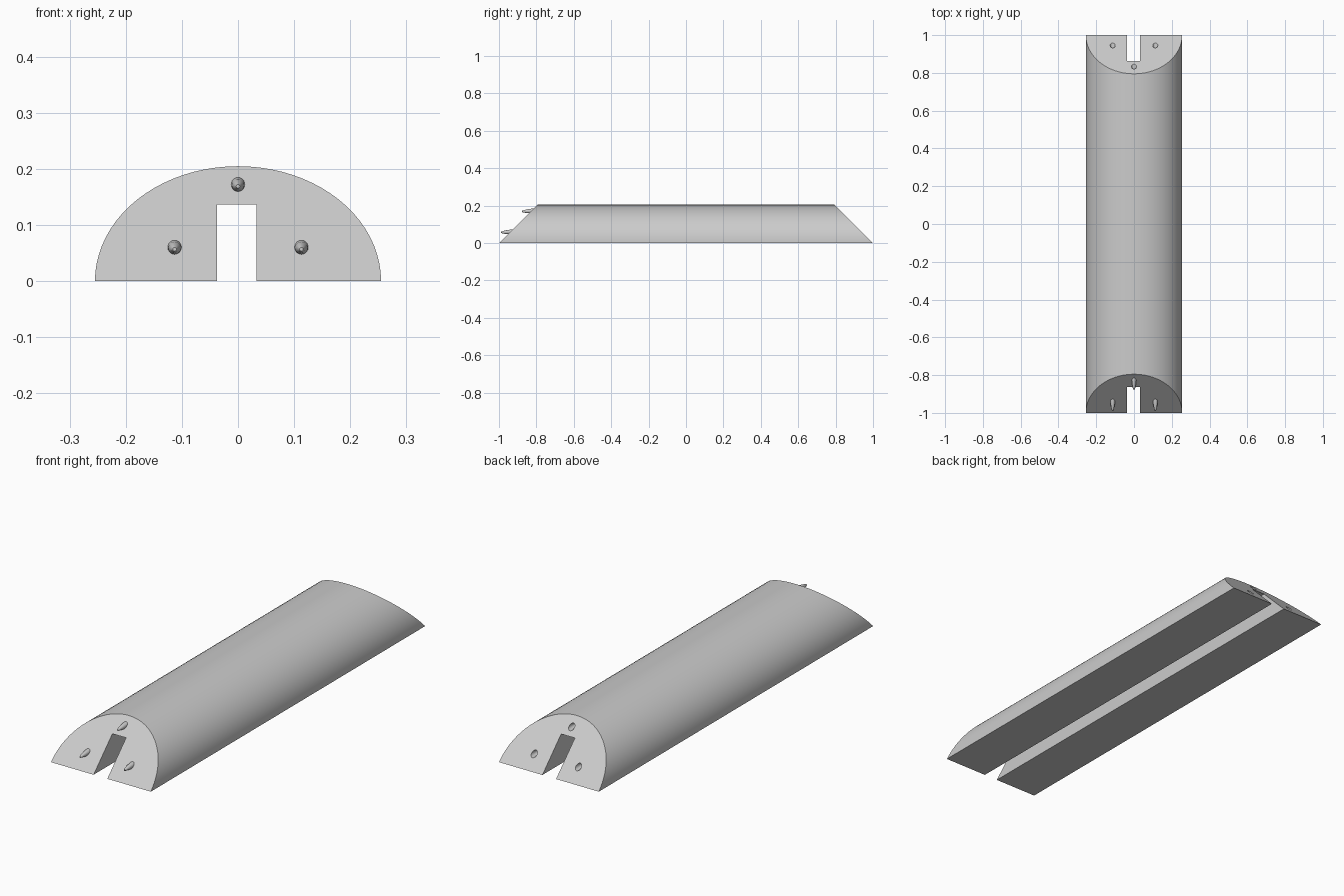
import bpy
import bmesh
import math
from mathutils import Matrix, Vector

if "Cube" in bpy.data.objects:
    bpy.data.objects.remove(bpy.data.objects["Cube"])

HALF_WIDTH, HEIGHT, HALF_LENGTH = 0.255, 0.205, 1.0
SLOT_LEFT, SLOT_RIGHT, SLOT_TOP = 0.033, -0.037, 0.137
ARC_STEPS = 40

gray = bpy.data.materials.new("light_gray")
gray.use_nodes = True
gray.diffuse_color = (0.6, 0.6, 0.6, 1)
gray.node_tree.nodes["Principled BSDF"].inputs["Base Color"].default_value = gray.diffuse_color


def make_object(name, bm):
    bmesh.ops.recalc_face_normals(bm, faces=bm.faces)
    mesh = bpy.data.meshes.new(name)
    bm.to_mesh(mesh)
    bm.free()
    mesh.materials.append(gray)
    obj = bpy.data.objects.new(name, mesh)
    bpy.context.collection.objects.link(obj)
    return obj


def smooth(obj):
    bpy.ops.object.select_all(action="DESELECT")
    obj.select_set(True)
    bpy.context.view_layer.objects.active = obj
    bpy.ops.object.shade_smooth_by_angle(angle=math.radians(30))


# Slotted half-ellipse bar, with both ends mitred at 45 degrees
def make_bar():
    outline = [(HALF_WIDTH * math.cos(math.pi * i / ARC_STEPS),
                HEIGHT * math.sin(math.pi * i / ARC_STEPS))
               for i in range(ARC_STEPS + 1)]
    outline += [(SLOT_RIGHT, 0), (SLOT_RIGHT, SLOT_TOP),
                (SLOT_LEFT, SLOT_TOP), (SLOT_LEFT, 0)]
    bm = bmesh.new()
    front, back = [[bm.verts.new((x, side * (HALF_LENGTH - max(z, 0)), max(z, 0)))
                    for x, z in outline] for side in (-1, 1)]
    bm.faces.new(front)
    bm.faces.new(back)
    count = len(outline)
    for i in range(count):
        j = (i + 1) % count
        bm.faces.new((front[i], front[j], back[j], back[i]))
    return make_object("slotted_bar", bm)


# Tapered pin with a blunt tip, pointing to the front
def make_pin(name, x, y, z, radius, back_length):
    profile = [(radius, -back_length), (radius, -0.012), (radius * 0.85, 0.015),
               (radius * 0.5, 0.04), (radius * 0.25, 0.049)]
    sides = 20
    bm = bmesh.new()
    rings = [[bm.verts.new((r * math.cos(math.tau * k / sides), -d,
                            r * math.sin(math.tau * k / sides) - max(d, 0) * 0.06))
              for k in range(sides)] for r, d in profile]
    for a, b in zip(rings, rings[1:]):
        for k in range(sides):
            n = (k + 1) % sides
            bm.faces.new((a[k], a[n], b[n], b[k]))
    bm.faces.new(rings[0])
    bm.faces.new(rings[-1])
    bmesh.ops.transform(bm, matrix=Matrix.Translation(Vector((x, y, z))), verts=bm.verts)
    return make_object(name, bm)


bar = make_bar()
places = {"right": (-0.113, 0.06), "left": (0.113, 0.06), "top": (0, 0.172)}
for side, (x, z) in places.items():
    # Pin on the front end
    smooth(make_pin(side + "_pin", x, z - HALF_LENGTH, z, 0.013, 0.014))

    # Matching socket in the back end
    cutter = make_pin(side + "_socket_cutter", x, HALF_LENGTH - z, z - 0.004, 0.014, 0.06)
    cutter.hide_render = True
    cut = bar.modifiers.new(side + "_socket", "BOOLEAN")
    cut.operation = "DIFFERENCE"
    cut.solver = "EXACT"
    cut.object = cutter
    bpy.context.view_layer.objects.active = bar
    bpy.ops.object.modifier_apply(modifier=cut.name)
    bpy.data.objects.remove(cutter)

smooth(bar)
